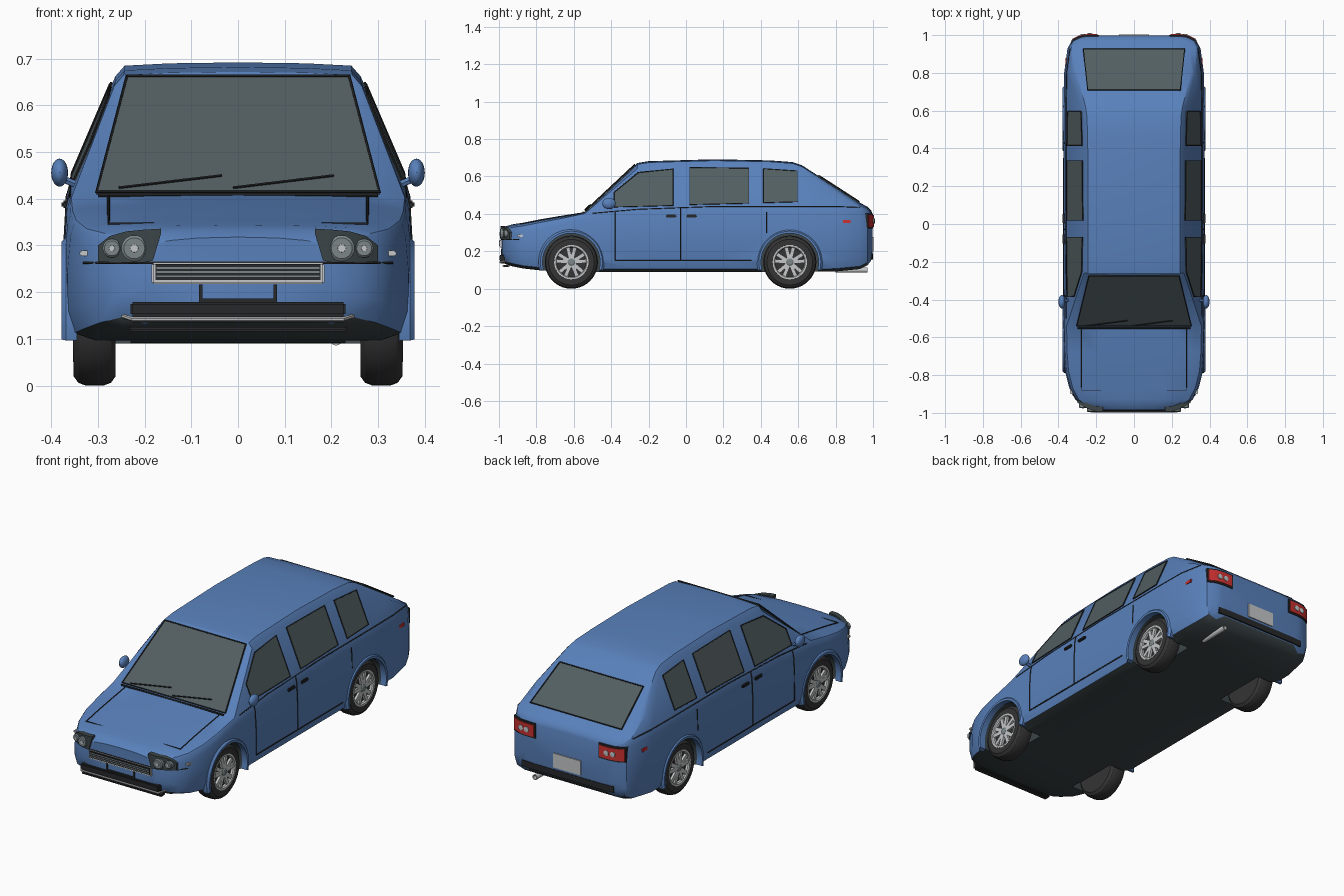
import bpy, bmesh
from math import sin, cos, pi, radians
from mathutils import Vector, Matrix

if "Cube" in bpy.data.objects:
    bpy.data.objects.remove(bpy.data.objects["Cube"])


def material(name, rgb):
    m = bpy.data.materials.new(name)
    m.use_nodes = True
    m.diffuse_color = (*rgb, 1)
    m.node_tree.nodes["Principled BSDF"].inputs["Base Color"].default_value = (*rgb, 1)
    return m


BLUE = material("blue paint", (0.1, 0.22, 0.5))
UNDER = material("underside grey", (0.045, 0.06, 0.065))
GLASS = material("tinted glass", (0.085, 0.112, 0.12))
BLACK = material("black trim", (0.02, 0.021, 0.023))
RUBBER = material("tyre rubber", (0.035, 0.035, 0.036))
SILVER = material("silver", (0.56, 0.57, 0.58))
LAMP = material("lamp grey", (0.2, 0.24, 0.25))
RED = material("tail red", (0.6, 0.03, 0.03))
parts = []


# ---- helpers ----
def finish(name, bm, *mats):
    bmesh.ops.recalc_face_normals(bm, faces=bm.faces)
    me = bpy.data.meshes.new(name)
    bm.to_mesh(me)
    bm.free()
    for m in mats:
        me.materials.append(m)
    ob = bpy.data.objects.new(name, me)
    bpy.context.collection.objects.link(ob)
    parts.append(ob)
    return ob


def box(name, loc, size, mat, bevel=0.0, turn=None):
    bm = bmesh.new()
    bmesh.ops.create_cube(bm, size=1)
    bmesh.ops.scale(bm, vec=size, verts=bm.verts)
    if bevel:
        bmesh.ops.bevel(bm, geom=bm.edges, offset=bevel, segments=2, affect='EDGES')
    if turn:
        bmesh.ops.transform(bm, matrix=turn, verts=bm.verts)
    bmesh.ops.translate(bm, vec=loc, verts=bm.verts)
    return finish(name, bm, mat)


def loft(bm, rings, closed_ends=True):
    rows = [[bm.verts.new(p) for p in r] for r in rings]
    n = len(rows[0])
    for a, b in zip(rows, rows[1:]):
        for i in range(n):
            bm.faces.new((a[i], a[(i + 1) % n], b[(i + 1) % n], b[i]))
    if closed_ends:
        bm.faces.new(rows[0])
        bm.faces.new(rows[-1])


def lathe(name, profile, loc, mat, axis='X', flip=1, n=32):
    """Turn (radius, offset) points about the X or Y axis."""
    def place(r, o, a):
        p = (o * flip, r * cos(a), r * sin(a))
        return Vector(p if axis == 'X' else (p[1], p[0], p[2])) + Vector(loc)
    bm = bmesh.new()
    loft(bm, [[place(r, o, 2 * pi * k / n) for k in range(n)] for r, o in profile])
    return finish(name, bm, mat)


def panel(name, pts, depth, mat):
    bm = bmesh.new()
    loft(bm, [pts, [Vector(p) + Vector(depth) for p in pts]])
    return finish(name, bm, mat)


def tube(name, pts, r, mat, cyclic=False):
    cu = bpy.data.curves.new(name, 'CURVE')
    cu.dimensions = '3D'
    cu.bevel_depth, cu.bevel_resolution, cu.use_fill_caps = r, 1, True
    sp = cu.splines.new('POLY')
    sp.points.add(len(pts) - 1)
    for q, p in zip(sp.points, pts):
        q.co = (*p, 1)
    sp.use_cyclic_u = cyclic
    cu.materials.append(mat)
    ob = bpy.data.objects.new(name, cu)
    bpy.context.collection.objects.link(ob)
    parts.append(ob)


def interp(t, rows):
    if t <= rows[0][0]:
        return rows[0][1:]
    for a, b in zip(rows, rows[1:]):
        if t <= b[0]:
            k = (t - a[0]) / (b[0] - a[0])
            return [u + (v - u) * k for u, v in zip(a[1:], b[1:])]
    return rows[-1][1:]


# ---- body shell: y, half width, bottom, belt, top ----
STATIONS = [
    (-.985, .20, .15, .30, .318), (-.965, .26, .132, .312, .333), (-.93, .31, .12, .322, .344),
    (-.87, .342, .108, .33, .353), (-.78, .365, .098, .348, .371), (-.68, .372, .092, .368, .388),
    (-.54, .374, .09, .40, .41), (-.26, .372, .09, .425, .672), (-.2, .372, .09, .43, .682),
    (.15, .372, .09, .44, .692), (.45, .372, .09, .44, .686), (.57, .372, .09, .44, .677),
    (.62, .372, .09, .44, .66), (.80, .37, .092, .44, .544), (.93, .352, .105, .435, .46),
    (.97, .33, .125, .42, .438), (.99, .29, .15, .40, .418), (.997, .25, .19, .385, .40)]


def section(y):
    w, zb, belt, top = interp(y, STATIONS)
    az = max(top - .03, belt + .25 * (top - belt))
    ax = w - .016 - .42 * (az - belt)
    bx = ax - (.04 if top - belt < .06 else .02)
    return [(0, zb), (w - .06, zb), (w - .015, zb + .015), (w, zb + .06),
            (w, zb + .6 * (belt - zb)), (w - .006, belt - .03), (w - .014, belt),
            (ax, az), (bx, top - .007), (bx * .6, top - .002), (0, top)]


def side_x(y, z):
    return interp(z, [(q, x) for x, q in section(y)[2:9]])[0]


def top_z(y):
    return interp(y, STATIONS)[3]


def nose_y(x):
    return interp(abs(x), [(r[1], r[0]) for r in STATIONS[:6]])[0]


def tail_y(x):
    return interp(abs(x), [(r[1], r[0]) for r in STATIONS[:-6:-1]])[0]


bm = bmesh.new()
rings = []
for y in [s[0] for s in STATIONS]:
    half = section(y)
    rings.append([(x, y, z) for x, z in half] + [(-x, y, z) for x, z in half[-2:0:-1]])
loft(bm, rings)
bmesh.ops.recalc_face_normals(bm, faces=bm.faces)
for f in bm.faces:
    f.material_index = 1 if f.normal.z < -.6 else 0
body = finish("body", bm, BLUE, UNDER)

# ---- wheel wells cut from the body, arches and wheels ----
AXLES = (("front", -.613), ("rear", .555))
HUB = .142
for end, wy in AXLES:
    for s, side in ((1, "left"), (-1, "right")):
        cutter = lathe("well_cutter", [(.158, .23), (.158, .5)], (0, wy, HUB), BLUE, flip=s, n=40)
        cutter.data.materials.append(UNDER)
        for f in cutter.data.polygons:
            f.material_index = 1
        mod = body.modifiers.new("well", 'BOOLEAN')
        mod.operation, mod.solver, mod.object = 'DIFFERENCE', 'EXACT', cutter
        bpy.context.view_layer.objects.active = body
        bpy.ops.object.modifier_apply(modifier=mod.name)
        parts.remove(cutter)
        bpy.data.objects.remove(cutter)

        tag = end + "_" + side
        bm = bmesh.new()
        arc = [radians(-15 + 210 * k / 24) for k in range(25)]
        loft(bm, [[(s * x, wy + r * cos(a), HUB + r * sin(a))
                   for r, x in ((.154, .345), (.154, .377), (.166, .378), (.176, .368), (.176, .345))]
                  for a in arc])
        finish(tag + "_arch", bm, BLUE)

        c = (0, wy, HUB)
        lathe(tag + "_tyre", [(.09, .262), (.122, .262), (.136, .272), (.142, .288), (.142, .326),
                              (.136, .342), (.122, .352), (.092, .352), (.088, .335)], c, RUBBER, flip=s, n=40)
        lathe(tag + "_rim_back", [(.08, .32), (.08, .334)], c, UNDER, flip=s)
        lathe(tag + "_rim_ring", [(.078, .33), (.078, .347), (.083, .353), (.092, .353), (.092, .33),
                                  (.078, .33)], c, SILVER, flip=s)
        lathe(tag + "_hub", [(.02, .33), (.02, .35), (.014, .354)], c, LAMP, flip=s, n=16)
        for k in range(10):
            a = 2 * pi * (k // 2) / 5 + (.24 if k % 2 else -.24) + pi / 2
            box(tag + "_spoke", (s * .343, wy + .049 * cos(a), HUB + .049 * sin(a)),
                (.012, .066, .02), SILVER, turn=Matrix.Rotation(a, 4, 'X'))


# ---- windscreen and rear window ----
def sloped(name, corners, depth):
    panel(name, corners, depth, GLASS)
    tube(name + "_seal", corners, .004, BLACK, True)


def screen_y(z):
    return -.54 + (z - .41) * .28 / .262


sloped("windscreen", [(x, screen_y(z) - .002, z + .003) for x, z in
                      ((-.303, .412), (.303, .412), (.238, .66), (-.238, .66))], (0, .006, -.006))
sloped("rear_window", [(x, y, top_z(y) + .003) for x, y in
                       ((-.245, .71), (.245, .71), (.268, .925), (-.268, .925))], (0, -.005, -.006))
for x0, x1 in ((-.255, -.035), (-.01, .205)):
    tube("wiper", [(x, screen_y(z) - .008, z + .006) for x, z in ((x0, .418), (x1, .444))], .003, BLACK)
tube("cowl_line", [(-.3, -.55, .408), (.3, -.55, .408)], .005, BLACK)

# ---- bonnet seams ----
tube("bonnet_seam", [(s * .277, y, top_z(y) - .005) for s, ys in
                     ((-1, (-.55, -.68, -.78, -.88)), (1, (-.88, -.78, -.68, -.55))) for y in ys], .003, BLACK)

# ---- side windows, seams, handles, mirrors ----
WINDOWS = {"front_window": ((-.385, .437), (-.385, .515), (-.255, .622), (-.07, .64), (-.07, .445)),
           "middle_window": ((.02, .45), (.02, .648), (.335, .645), (.335, .457)),
           "rear_side_window": ((.415, .46), (.415, .642), (.595, .63), (.595, .465))}
for s in (1, -1):
    def on_side(y, z, off=0.0):
        return (s * (side_x(y, z) + off), y, z)

    for name, outline in WINDOWS.items():
        pts = [on_side(y, z, .004) for y, z in outline]
        panel(name, pts, (-s * .009, 0, -.002), GLASS)
        tube(name + "_seal", pts, .003, BLACK, True)
    for y, z0, z1 in ((-.38, .15, .41), (-.03, .15, .435), (.43, .31, .41)):
        tube("door_seam", [on_side(y, z) for z in (z0, .3, z1 - .03, z1)], .003, BLACK)
    tube("sill_seam", [on_side(-.38, .15), on_side(.35, .15)], .003, BLACK)
    tube("belt_line", [on_side(y, interp(y, STATIONS)[2]) for y in (-.5, -.26, .15, .62, .8, .93)], .0025, BLACK)
    for y in (-.08, .03):
        box("door_handle", on_side(y, .388, .004), (.014, .056, .016), BLACK, .004)
    box("side_marker_red", on_side(.86, .36), (.008, .04, .016), RED)
    box("side_marker_clear", on_side(-.885, .283), (.02, .03, .012), SILVER, .003)

    bm = bmesh.new()
    bmesh.ops.create_uvsphere(bm, u_segments=20, v_segments=12, radius=1)
    bmesh.ops.scale(bm, vec=(.018, .036, .03), verts=bm.verts)
    bmesh.ops.translate(bm, vec=(s * .382, -.412, .456), verts=bm.verts)
    finish("mirror", bm, BLUE)
    tube("mirror_stalk", [(s * .335, -.4, .425), (s * .378, -.41, .444)], .008, BLUE)


# ---- lights wrapped round the corners ----
def wrap(name, cols, surf, out, off, mat, s):
    bm = bmesh.new()
    loft(bm, [[(s * x, surf(x) + out * o, z) for o, z in
               ((off, lo), (off, hi), (-.02, hi), (-.02, lo))] for x, lo, hi in cols])
    finish(name, bm, mat)


for s in (1, -1):
    wrap("headlight", [(.165, .325, .336), (.182, .268, .335), (.2, .264, .334), (.24, .264, .33),
                       (.275, .264, .32), (.3, .266, .3)], nose_y, -1, .008, UNDER, s)
    for x, r in ((.222, .028), (.27, .02)):
        loc = (s * x, nose_y(x) - .008, .294)
        lathe("lamp", [(r, .015), (r, -.005), (r * .8, -.009)], loc, LAMP, 'Y', n=24)
        lathe("lamp_bulb", [(r * .35, 0), (r * .3, -.012)], loc, SILVER, 'Y', n=16)
    wrap("tail_light_frame", [(x, .323, .402) for x in (.185, .25, .29, .33)], tail_y, 1, .004, BLACK, s)
    wrap("tail_light", [(x, .331, .394) for x in (.193, .25, .29, .325)], tail_y, 1, .008, RED, s)
    for x in (.235, .27):
        lathe("reverse_lamp", [(.014, -.01), (.014, .004), (.009, .005)],
              (s * x, tail_y(x) + .008, .362), SILVER, 'Y', n=16)

# ---- grille and front bumper ----
tube("nose_seam", [(x * .033, nose_y(x * .033) - .001, .263) for x in range(-10, 11)], .003, BLACK)
box("grille_frame", (0, -.984, .24), (.37, .02, .046), SILVER, .004)
box("grille", (0, -.988, .243), (.354, .018, .034), BLACK)
for z in (.234, .243, .252):
    box("grille_slat", (0, -.994, z), (.35, .01, .004), LAMP)
for s in (1, -1):
    box("plate_bracket", (s * .08, -.985, .196), (.008, .01, .04), BLACK)
box("plate_bracket_bar", (0, -.985, .182), (.16, .01, .008), BLACK)
for z, w, h, y in ((.164, .46, .03, -.98), (.142, .46, .014, -.978), (.122, .47, .012, -.962)):
    box("bumper_bar", (0, y, z), (w, .036, h), BLACK, .004)
tube("bumper_chrome", [(-.225, -.95, .158), (-.245, -.965, .148), (-.225, -.994, .142),
                       (.225, -.994, .142), (.245, -.965, .148), (.225, -.95, .158)], .005, SILVER)

# ---- tail ----
box("number_plate", (0, .998, .238), (.16, .008, .076), SILVER)
wrap("rear_bumper_strip", [(x, .155, .188) for x in (-.27, -.2, 0, .2, .27)], tail_y, 1, .002, BLACK, 1)
lathe("exhaust", [(.014, .8), (.014, .97), (.01, .97), (.01, .94)], (.21, 0, .1), SILVER, 'Y', n=16)

# ---- turn curves to mesh, then shade ----
bpy.ops.object.select_all(action='DESELECT')
curves = [o for o in parts if o.type == 'CURVE']
for o in curves:
    o.select_set(True)
bpy.context.view_layer.objects.active = curves[0]
bpy.ops.object.convert(target='MESH')
for o in parts:
    o.select_set(True)
bpy.context.view_layer.objects.active = body
bpy.ops.object.shade_smooth_by_angle(angle=radians(32))
